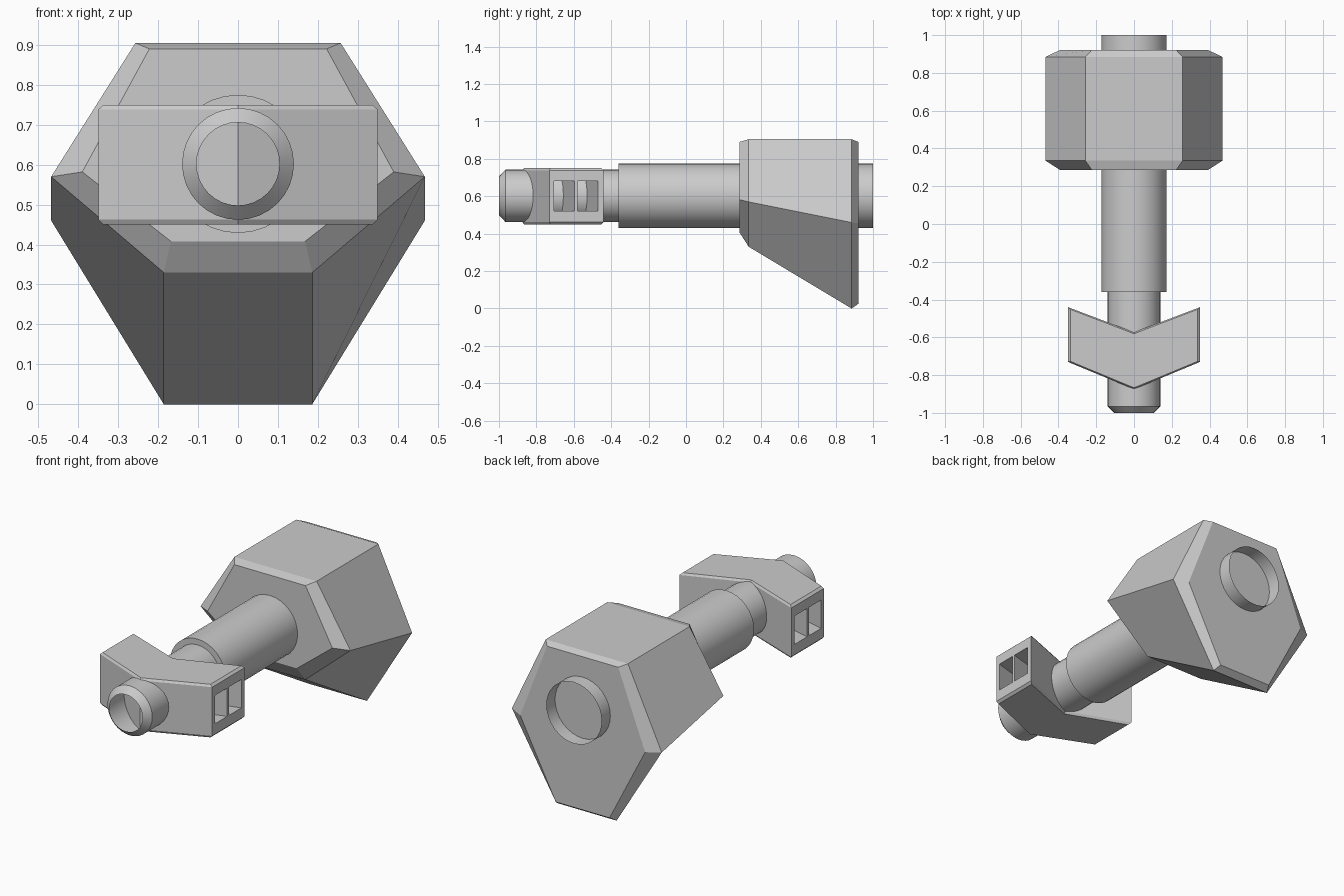
import bpy, bmesh, math

if "Cube" in bpy.data.objects:
    bpy.data.objects.remove(bpy.data.objects["Cube"])

AXIS_Z = 0.602


def finish(name, bm):
    bmesh.ops.recalc_face_normals(bm, faces=bm.faces)
    mesh = bpy.data.meshes.new(name)
    bm.to_mesh(mesh)
    bm.free()
    obj = bpy.data.objects.new(name, mesh)
    bpy.context.collection.objects.link(obj)
    return obj


def skin(bm, rings, caps=True):
    """Join matching closed rings of points into a solid."""
    loops = [[bm.verts.new(p) for p in ring] for ring in rings]
    n = len(loops[0])
    for a, b in zip(loops, loops[1:]):
        for i in range(n):
            j = (i + 1) % n
            bm.faces.new((a[i], a[j], b[j], b[i]))
    if caps:
        bm.faces.new(loops[0])
        bm.faces.new(loops[-1])


def hexagon(y, half):
    """Mirror three right-hand (x, z) points into a six-sided ring."""
    return [(x, y, z) for x, z in half] + [(-x, y, z) for x, z in reversed(half)]


# Faceted breech housing: chamfered front and rear, sloping underside
bm = bmesh.new()
skin(bm, [
    hexagon(0.285, [(0.222, 0.89), (0.39, 0.582), (0.168, 0.408)]),
    hexagon(0.335, [(0.257, 0.905), (0.468, 0.57), (0.186, 0.33)]),
    hexagon(0.885, [(0.257, 0.905), (0.468, 0.46), (0.186, 0.0)]),
    hexagon(0.922, [(0.222, 0.89), (0.39, 0.455), (0.168, 0.025)]),
])
finish("breech_housing", bm)

# Stepped barrel: open tube with a tapered muzzle lip
bm = bmesh.new()
profile = [(-1.0, 0.104), (-0.965, 0.14), (-0.36, 0.14), (-0.36, 0.173), (1.0, 0.173)]
SEGMENTS = 32
skin(bm, [[(r * math.cos(2 * math.pi * i / SEGMENTS), y,
            AXIS_Z + r * math.sin(2 * math.pi * i / SEGMENTS))
           for i in range(SEGMENTS)] for y, r in profile], caps=False)
barrel = finish("barrel", bm)
bpy.context.view_layer.objects.active = barrel
barrel.select_set(True)
bpy.ops.object.shade_smooth_by_angle(angle=math.radians(30))


# Swept-back muzzle brake with chamfered top and bottom edges
def chevron(z, x, front, side_front, side_back, back):
    return [(0, front, z), (x, side_front, z), (x, side_back, z),
            (0, back, z), (-x, side_back, z), (-x, side_front, z)]


outer = (0.35, -0.875, -0.73, -0.44, -0.573)
inner = (0.337, -0.867, -0.727, -0.452, -0.581)
bm = bmesh.new()
skin(bm, [chevron(0.45, *inner), chevron(0.463, *outer),
          chevron(0.738, *outer), chevron(0.75, *inner)])
brake = finish("muzzle_brake", bm)

# Slanted gas ports, two per side, cut in to the barrel
bm = bmesh.new()
for s in (-1, 1):
    for y0, y1 in ((-0.705, -0.597), (-0.58, -0.47)):
        rings = []
        for x in (0.10, 0.40):
            shift = (x - 0.35) * 0.28
            rings.append([(s * x, y + shift, z) for y, z in
                          ((y0, 0.522), (y1, 0.522), (y1, 0.682), (y0, 0.682))])
        skin(bm, rings)
cutter = finish("port_cutter", bm)
cutter.hide_render = True
cut = brake.modifiers.new("ports", 'BOOLEAN')
cut.operation = 'DIFFERENCE'
cut.solver = 'EXACT'
cut.object = cutter
bpy.context.view_layer.objects.active = brake
bpy.ops.object.modifier_apply(modifier=cut.name)
bpy.data.objects.remove(cutter)
